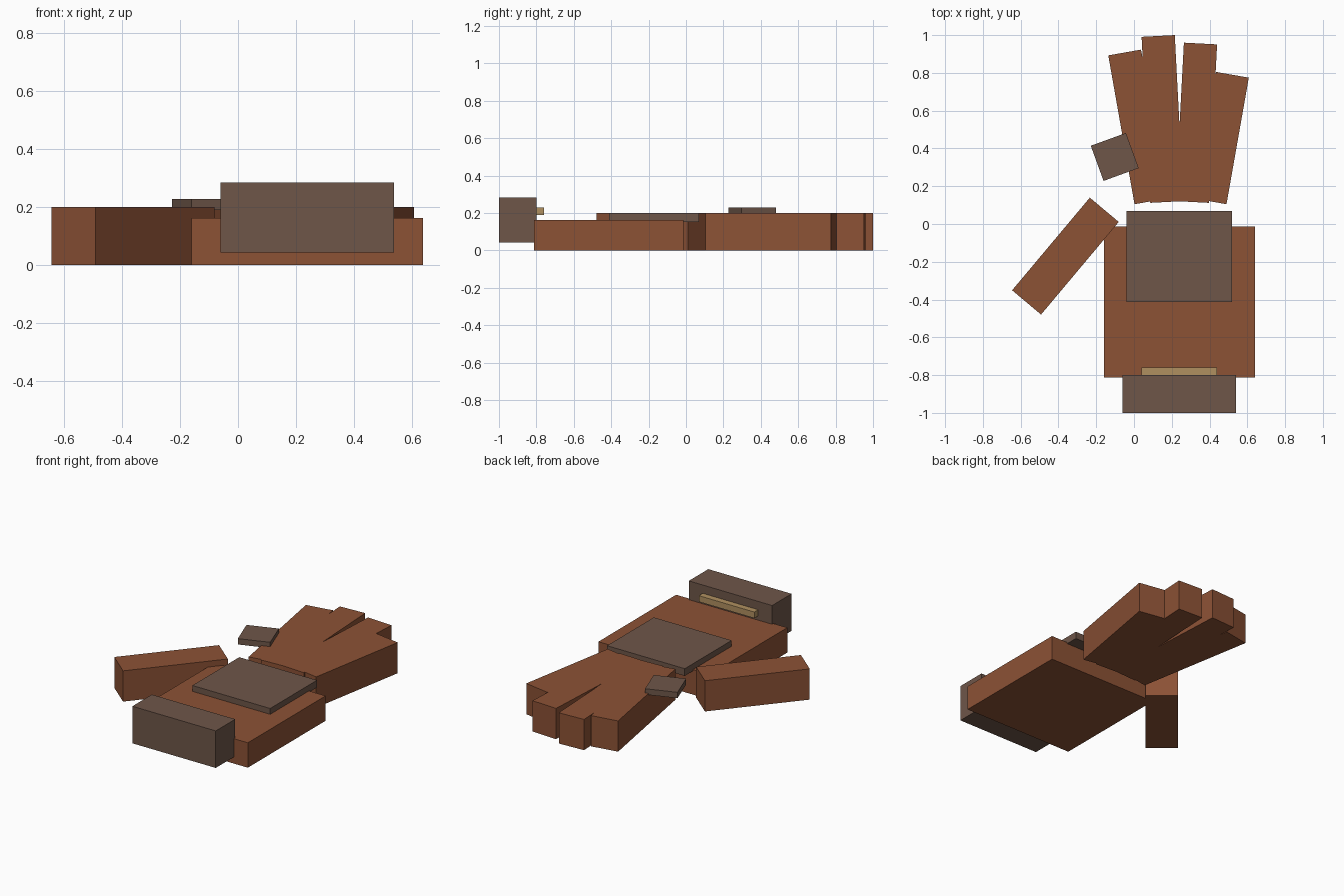
import bpy, bmesh
from math import radians
from mathutils import Matrix

if "Cube" in bpy.data.objects:
    bpy.data.objects.remove(bpy.data.objects["Cube"])


def material(name, rgb):
    m = bpy.data.materials.new(name)
    m.diffuse_color = (*rgb, 1.0)
    m.use_nodes = True
    m.node_tree.nodes["Principled BSDF"].inputs["Base Color"].default_value = m.diffuse_color
    return m


LEATHER = material("brown leather", (0.262, 0.084, 0.036))
PLATE = material("dull grey brown", (0.156, 0.093, 0.066))
BRASS = material("pale brass", (0.434, 0.279, 0.117))


def box(name, centre, size, z_range, mat, angle=0.0):
    """Box given by plan centre, plan size, height range and turn about z."""
    z0, z1 = z_range
    bm = bmesh.new()
    bmesh.ops.create_cube(bm, size=1.0, matrix=Matrix.Diagonal((*size, z1 - z0, 1.0)))
    mesh = bpy.data.meshes.new(name)
    bm.to_mesh(mesh)
    bm.free()
    mesh.materials.append(mat)
    ob = bpy.data.objects.new(name, mesh)
    ob.location = (*centre, (z0 + z1) / 2)
    ob.rotation_euler.z = radians(angle)
    bpy.context.collection.objects.link(ob)
    return ob


# Hand body and the plate on its back
box("palm", (0.24, -0.413), (0.80, 0.80), (0, 0.162), LEATHER)
box("back_plate", (0.24, -0.171), (0.56, 0.482), (0.153, 0.20), PLATE)

# Wrist cuff with a thin trim bar
box("cuff", (0.24, -0.90), (0.60, 0.20), (0.043, 0.284), PLATE)
box("cuff_trim", (0.24, -0.79), (0.40, 0.06), (0.19, 0.23), BRASS)

# Fingers fan outwards: plan centre, length, turn
fingers = {
    "index_finger": ((0.02, 0.514), 0.80, 10),
    "middle_finger": ((0.151, 0.556), 0.88, 3),
    "ring_finger": ((0.33, 0.536), 0.84, -3),
    "little_finger": ((0.462, 0.455), 0.68, -10),
}
for name, (centre, length, turn) in fingers.items():
    box(name, centre, (0.176, length), (0, 0.20), LEATHER, turn)

# Thumb and the loose knuckle plate
box("thumb", (-0.363, -0.17), (0.20, 0.64), (0, 0.20), LEATHER, -40)
box("knuckle_plate", (-0.102, 0.355), (0.198, 0.198), (0.19, 0.228), PLATE, 20)
